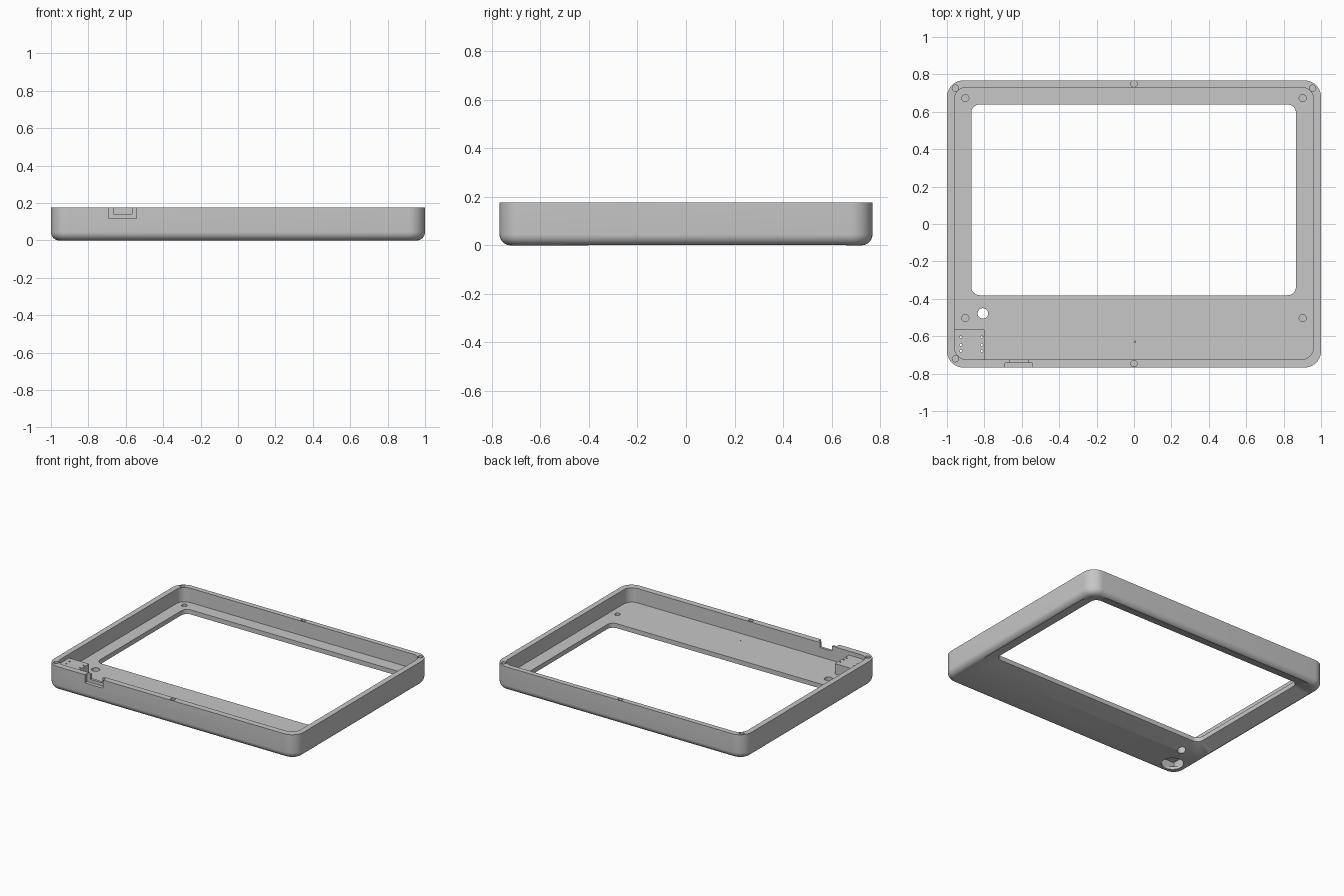
import bpy, bmesh, math
from mathutils import Matrix

if "Cube" in bpy.data.objects:
    bpy.data.objects.remove(bpy.data.objects["Cube"])

GREY = (0.57, 0.57, 0.57, 1)
grey = bpy.data.materials.new("plain grey")
grey.use_nodes = True
grey.diffuse_color = GREY
grey.node_tree.nodes["Principled BSDF"].inputs["Base Color"].default_value = GREY

HEIGHT, FLOOR, FILLET, STEPS = 0.177, 0.073, 0.045, 10


def make_object(name, bm):
    bmesh.ops.recalc_face_normals(bm, faces=bm.faces)
    mesh = bpy.data.meshes.new(name)
    bm.to_mesh(mesh)
    bm.free()
    mesh.materials.append(grey)
    obj = bpy.data.objects.new(name, mesh)
    bpy.context.collection.objects.link(obj)
    return obj


def rounded_ring(bm, rect, radius, z, grow=0):
    """Vertices of a rounded rectangle, grown outward by an offset."""
    x0, x1, y0, y1 = rect
    radius += grow
    ring = []
    corners = [(x1 + grow, y1 + grow, -1, -1), (x0 - grow, y1 + grow, 1, -1),
               (x0 - grow, y0 - grow, 1, 1), (x1 + grow, y0 - grow, -1, 1)]
    for k, (x, y, sx, sy) in enumerate(corners):
        for i in range(STEPS + 1):
            a = math.pi / 2 * (k + i / STEPS)
            ring.append(bm.verts.new((x + radius * (sx + math.cos(a)),
                                      y + radius * (sy + math.sin(a)), z)))
    return ring


def loft(bm, rings):
    """Skin a stack of rings and cap both ends."""
    for a, b in zip(rings, rings[1:]):
        for i in range(len(a)):
            j = (i + 1) % len(a)
            bm.faces.new((a[i], a[j], b[j], b[i]))
    bm.faces.new(rings[0][::-1])
    bm.faces.new(rings[-1])


def box(bm, x0, x1, y0, y1, z0, z1):
    m = Matrix.Translation(((x0 + x1) / 2, (y0 + y1) / 2, (z0 + z1) / 2))
    bmesh.ops.create_cube(bm, size=1, matrix=m @ Matrix.Diagonal((x1 - x0, y1 - y0, z1 - z0, 1)))


def peg(bm, x, y, r, z0, z1, sides=24):
    bmesh.ops.create_cone(bm, cap_ends=True, segments=sides, radius1=r, radius2=r,
                          depth=z1 - z0, matrix=Matrix.Translation((x, y, (z0 + z1) / 2)))


def combine(target, tool, operation):
    mod = target.modifiers.new(operation.lower(), "BOOLEAN")
    mod.operation, mod.solver, mod.object = operation, "EXACT", tool
    bpy.ops.object.select_all(action="DESELECT")
    bpy.context.view_layer.objects.active = target
    target.select_set(True)
    bpy.ops.object.modifier_apply(modifier=mod.name)
    bpy.data.objects.remove(tool)


# Tray: filleted underside, outer walls, rim and raised floor
outer = (-1, 1, -0.768, 0.768)
cavity = (-0.96, 0.96, -0.724, 0.731)
bm = bmesh.new()
rings = []
for i in range(9):
    a = math.pi / 2 * i / 8
    rings.append(rounded_ring(bm, outer, 0.09, FILLET * (1 - math.cos(a)),
                              -FILLET * (1 - math.sin(a))))
rings.append(rounded_ring(bm, outer, 0.09, HEIGHT))
rings.append(rounded_ring(bm, cavity, 0.065, HEIGHT))
rings.append(rounded_ring(bm, cavity, 0.065, FLOOR))
loft(bm, rings)
shell = make_object("frame_shell", bm)

# Window with a wide sloping bezel on the underside
window = (-0.87, 0.866, -0.381, 0.639)
LIP, SLOPE = 0.04, 0.11
bm = bmesh.new()
loft(bm, [rounded_ring(bm, window, 0.045, -LIP / 2, SLOPE * 1.5),
          rounded_ring(bm, window, 0.045, LIP),
          rounded_ring(bm, window, 0.045, 0.3)])
combine(shell, make_object("window_cutter", bm), "DIFFERENCE")

# Corner block inside the tray
bm = bmesh.new()
box(bm, -0.975, -0.8, -0.74, -0.563, 0.05, 0.148)
combine(shell, make_object("corner_block", bm), "UNION")

# Square chamber under the block, opened by a round hole in the underside
bm = bmesh.new()
box(bm, -0.945, -0.795, -0.719, -0.569, 0.02, 0.068)
combine(shell, make_object("chamber_cutter", bm), "DIFFERENCE")
bm = bmesh.new()
peg(bm, -0.87, -0.644, 0.074, -0.05, 0.03, 40)
combine(shell, make_object("round_opening_cutter", bm), "DIFFERENCE")

# Pin holes through the block
bm = bmesh.new()
for x in (-0.926, -0.814):
    for y in (-0.605, -0.646, -0.678):
        peg(bm, x, y, 0.006, 0.05, 0.2, 12)

# Through hole and a tiny pinhole in the floor
peg(bm, -0.808, -0.478, 0.028, -0.1, 0.2, 32)
peg(bm, 0.005, -0.63, 0.004, 0.03, 0.1, 12)

# Blind screw holes in the floor
for x in (-0.902, 0.902):
    for y in (-0.503, 0.673):
        peg(bm, x, y, 0.019, 0.05, 0.1)

# Blind magnet holes in the rim
for x, y in ((0, 0.75), (0, -0.746), (-0.955, 0.726), (0.955, 0.726), (-0.955, -0.72)):
    peg(bm, x, y, 0.017, HEIGHT - 0.025, 0.25)
combine(shell, make_object("hole_cutter", bm), "DIFFERENCE")

# Stepped cable notch in the front wall
for name, size in (("outer_notch", (-0.69, -0.544, -0.9, -0.742, 0.118, 0.3)),
                   ("inner_notch", (-0.665, -0.568, -0.8, -0.7, 0.141, 0.3))):
    bm = bmesh.new()
    box(bm, *size)
    combine(shell, make_object(name, bm), "DIFFERENCE")

bpy.ops.object.shade_smooth_by_angle(angle=math.radians(30))
